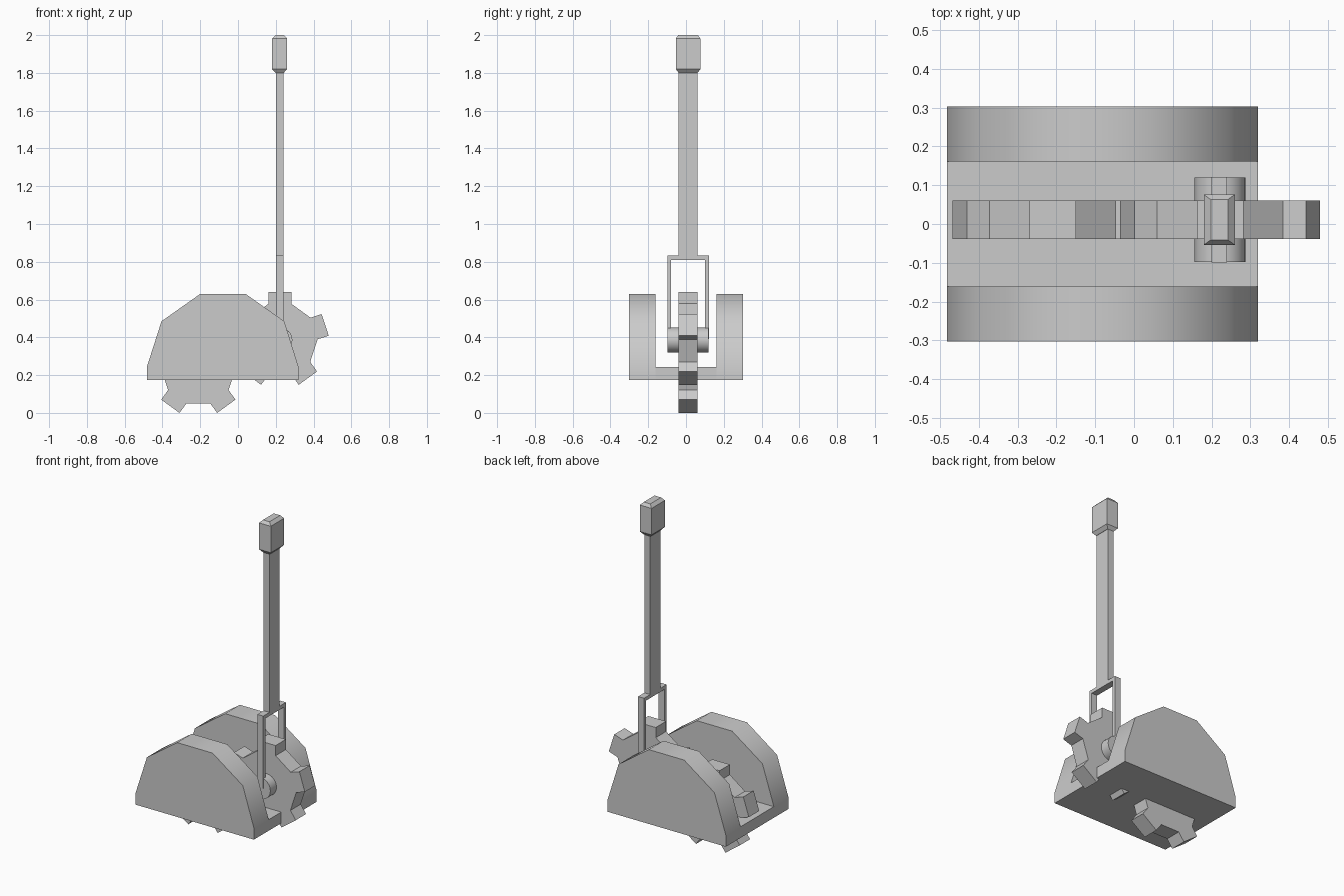
import bpy, bmesh
from math import sin, cos, radians, pi

if "Cube" in bpy.data.objects:
    bpy.data.objects.remove(bpy.data.objects["Cube"])

CY = 0.011  # centre plane of gears and lever


def finish(name, bm, smooth=None):
    bmesh.ops.recalc_face_normals(bm, faces=bm.faces)
    me = bpy.data.meshes.new(name)
    bm.to_mesh(me)
    bm.free()
    ob = bpy.data.objects.new(name, me)
    bpy.context.collection.objects.link(ob)
    if smooth:
        bpy.ops.object.select_all(action='DESELECT')
        ob.select_set(True)
        bpy.context.view_layer.objects.active = ob
        bpy.ops.object.shade_smooth_by_angle(angle=radians(smooth))
    return ob


def loft(bm, rings):
    """Skin a list of equal-length point rings and cap both ends."""
    vs = [[bm.verts.new(p) for p in r] for r in rings]
    n = len(vs[0])
    for a, b in zip(vs, vs[1:]):
        for i in range(n):
            j = (i + 1) % n
            bm.faces.new((a[i], a[j], b[j], b[i]))
    bm.faces.new(vs[0])
    bm.faces.new(vs[-1])


def prism(name, xz, y0, y1, smooth=None):
    bm = bmesh.new()
    loft(bm, [[(x, y, z) for x, z in xz] for y in (y0, y1)])
    return finish(name, bm, smooth)


def rect(x0, x1, z0, z1):
    return [(x0, z0), (x1, z0), (x1, z1), (x0, z1)]


# Housing: two arched side plates and a floor
arch = [(-0.482, 0.175), (-0.482, 0.245), (-0.405, 0.485), (-0.2, 0.63),
        (0.04, 0.63), (0.245, 0.485), (0.32, 0.245), (0.32, 0.175)]
for side, s in (("front", -1), ("back", 1)):
    prism(f"housing_plate_{side}", arch, s * 0.161, s * 0.303, 50)
prism("housing_floor", rect(-0.482, 0.32, 0.175, 0.243), -0.161, 0.161)


# Five-toothed gears
def gear(name, cx, cz):
    pts = []
    for k in range(5):
        a = radians(90 - 72 * k)
        for r, w in ((0.19, 0.06), (0.252, 0.06), (0.252, -0.06), (0.19, -0.06)):
            pts.append((cx + r * cos(a) - w * sin(a), cz + r * sin(a) + w * cos(a)))
    prism(name, pts, CY - 0.05, CY + 0.05)


gear("gear_rear", 0.222, 0.388)
gear("gear_front", -0.21, 0.239)

# Axle hub through the rear gear
hub = [(0.222 + 0.066 * cos(i * pi / 12), 0.386 + 0.066 * sin(i * pi / 12)) for i in range(24)]
prism("axle_hub", hub, CY - 0.109, CY + 0.109, 40)

# Fork arms, crossbar and lever shaft
for side, s in (("front", -1), ("back", 1)):
    prism(f"fork_arm_{side}", rect(0.2, 0.24, 0.39, 0.81), CY + s * 0.09, CY + s * 0.11)
prism("fork_crossbar", rect(0.2, 0.24, 0.81, 0.832), CY - 0.11, CY + 0.11)
prism("lever_shaft", rect(0.2, 0.24, 0.832, 1.8), CY - 0.05, CY + 0.05)

# Chamfered hand grip
bm = bmesh.new()
loft(bm, [[(0.22 + sx * hx, CY + sy * hy, z) for sx, sy in ((-1, -1), (1, -1), (1, 1), (-1, 1))]
          for z, hx, hy in ((1.8, 0.022, 0.05), (1.82, 0.04, 0.065),
                            (1.982, 0.04, 0.065), (2.0, 0.022, 0.052))])
finish("lever_grip", bm)
